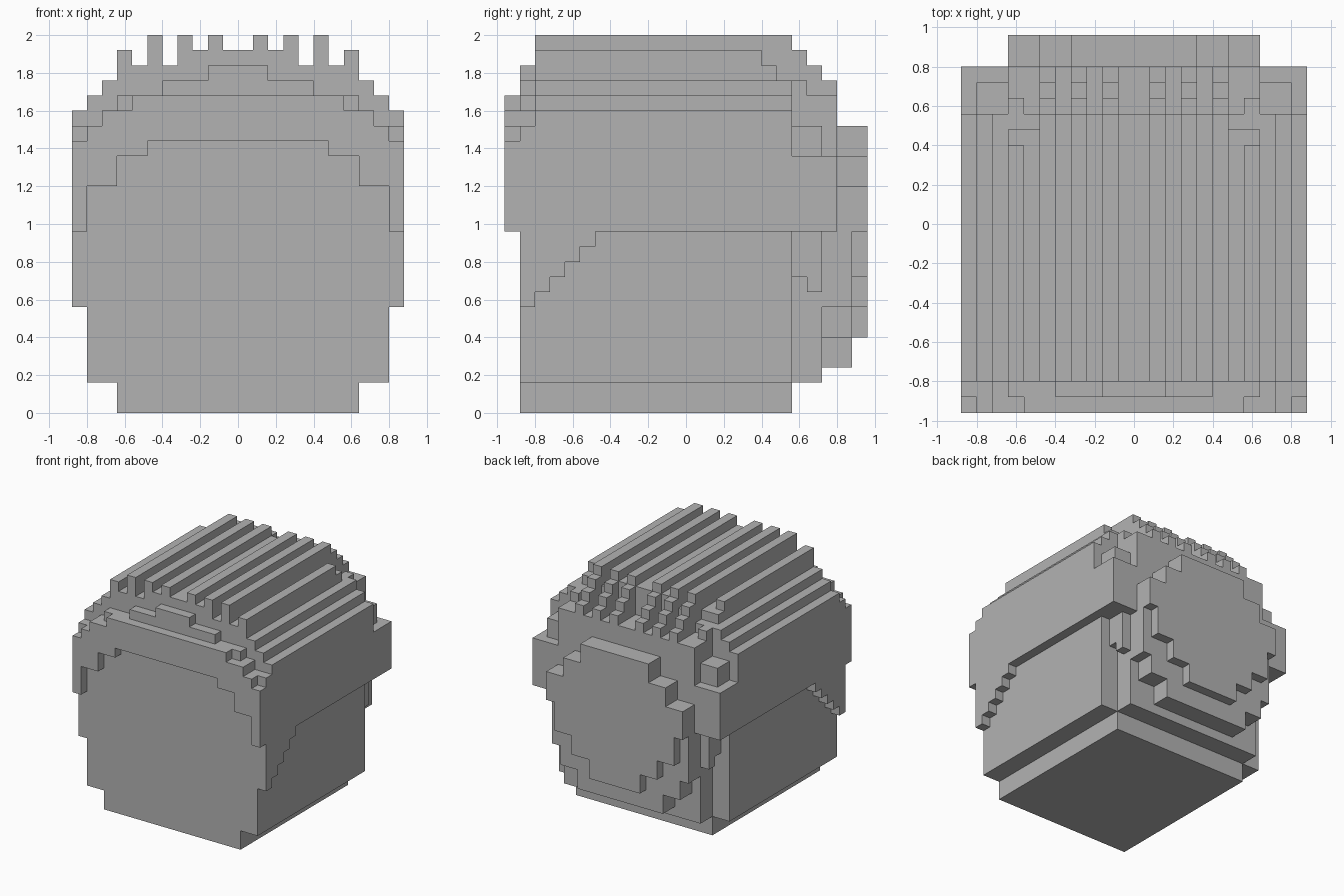
import bpy, bmesh

cube = bpy.data.objects.get("Cube")
if cube:
    bpy.data.objects.remove(cube, do_unlink=True)

U = 0.08  # one block
COLS = 11  # block columns from the centre to the side

grey = bpy.data.materials.new("plain grey")
grey.use_nodes = True
grey.diffuse_color = (0.45, 0.45, 0.45, 1)
bsdf = next(n for n in grey.node_tree.nodes if n.type == 'BSDF_PRINCIPLED')
bsdf.inputs["Base Color"].default_value = grey.diffuse_color


def extrude(name, points, axis, a, b):
    """Extrude a flat outline between a and b along x or y."""
    bm = bmesh.new()
    place = (lambda p, t: (t, p[0], p[1])) if axis == 'x' else (lambda p, t: (p[0], t, p[1]))
    near = [bm.verts.new([c * U for c in place(p, a)]) for p in points]
    far = [bm.verts.new([c * U for c in place(p, b)]) for p in points]
    bm.faces.new(near)
    bm.faces.new(far[::-1])
    n = len(points)
    for i in range(n):
        j = (i + 1) % n
        bm.faces.new((near[j], near[i], far[i], far[j]))
    bmesh.ops.recalc_face_normals(bm, faces=bm.faces)
    mesh = bpy.data.meshes.new(name)
    bm.to_mesh(mesh)
    bm.free()
    mesh.materials.append(grey)
    obj = bpy.data.objects.new(name, mesh)
    bpy.context.collection.objects.link(obj)
    return obj


def stairs(heights):
    """Mirrored step line, left to right, one height per block column."""
    right = []
    for i, h in enumerate(heights):
        if i and h != heights[i - 1]:
            right += [(i, heights[i - 1]), (i, h)]
    right.append((len(heights), heights[-1]))
    return [(-x, z) for x, z in reversed(right)] + right


def slab(name, tops, bottoms, y0, y1):
    extrude(name, stairs(tops) + stairs(bottoms)[::-1], 'y', y0, y1)


def tiers(name, rows, y0, y1):
    """Stack of centred blocks given as (half width, low, high)."""
    left, right = [], []
    for w, low, high in rows:
        right += [(w, low), (w, high)]
        left += [(-w, low), (-w, high)]
    extrude(name, right + left[::-1], 'y', y0, y1)


# Head with narrower neck base
tiers("head", [(8, 0, 2), (10, 2, 18)], -11, 7)

# Fringe and brow layers over the forehead
slab("fringe", [21] * 7 + [20, 20, 19, 18], [18] * 6 + [17, 17, 15, 15, 12], -12, -11)
slab("brow_hair", [23, 23, 22, 22, 22, 21, 21, 21, 20, 19, 19],
     [18] * 10 + [12], -11, -10)

# Ridged crown, with the outer ridge stepping down towards the back
crown = [24, 25, 24, 25, 23, 25, 23, 24, 22, 21, 20]
under = [18] * 10 + [12]
slab("crown_ridges", crown, under, -10, 5)
crown[7] = 23
slab("crown_step", crown, under, 5, 6)
crown[6] = crown[7] = 22
slab("crown_back", crown, under, 6, 7)

# Back of the hair: ridges become steps above low grooves
for i in range(3):
    ridge = 24 - i
    tops = [21, ridge] * 3 + [21, 22 if i == 0 else 21]
    tops += [19, 19, 17] if i < 2 else [17, 17, 17]
    slab("back_ridges_%d" % (i + 1), tops, [12] * COLS, 7 + i, 8 + i)

# Nape hair and the rounded bun
tiers("nape_hair", [(8, 2, 12)], 7, 9)
tiers("bun_lower", [(5, 3, 5), (7, 5, 7), (8, 7, 12)], 9, 11)
tiers("bun_upper", [(8, 12, 15), (6, 15, 17), (4, 17, 19)], 10, 12)
tiers("bun_panel", [(3, 5, 7), (5, 7, 9), (7, 9, 12)], 11, 12)

# Stepped sideburns and small tufts behind the ears
burn = [(-11, 12)]
for i in range(5):
    burn += [(-11 + i, 7 + i), (-10 + i, 7 + i)]
burn.append((-6, 12))
tuft = [(7, 12), (7, 9), (8, 9), (8, 8), (9, 8), (9, 12)]
for side, s in (("left", 1), ("right", -1)):
    extrude(side + "_sideburn", burn, 'x', 10 * s, 11 * s)
    extrude(side + "_tuft", tuft, 'x', 8 * s, 9 * s)
